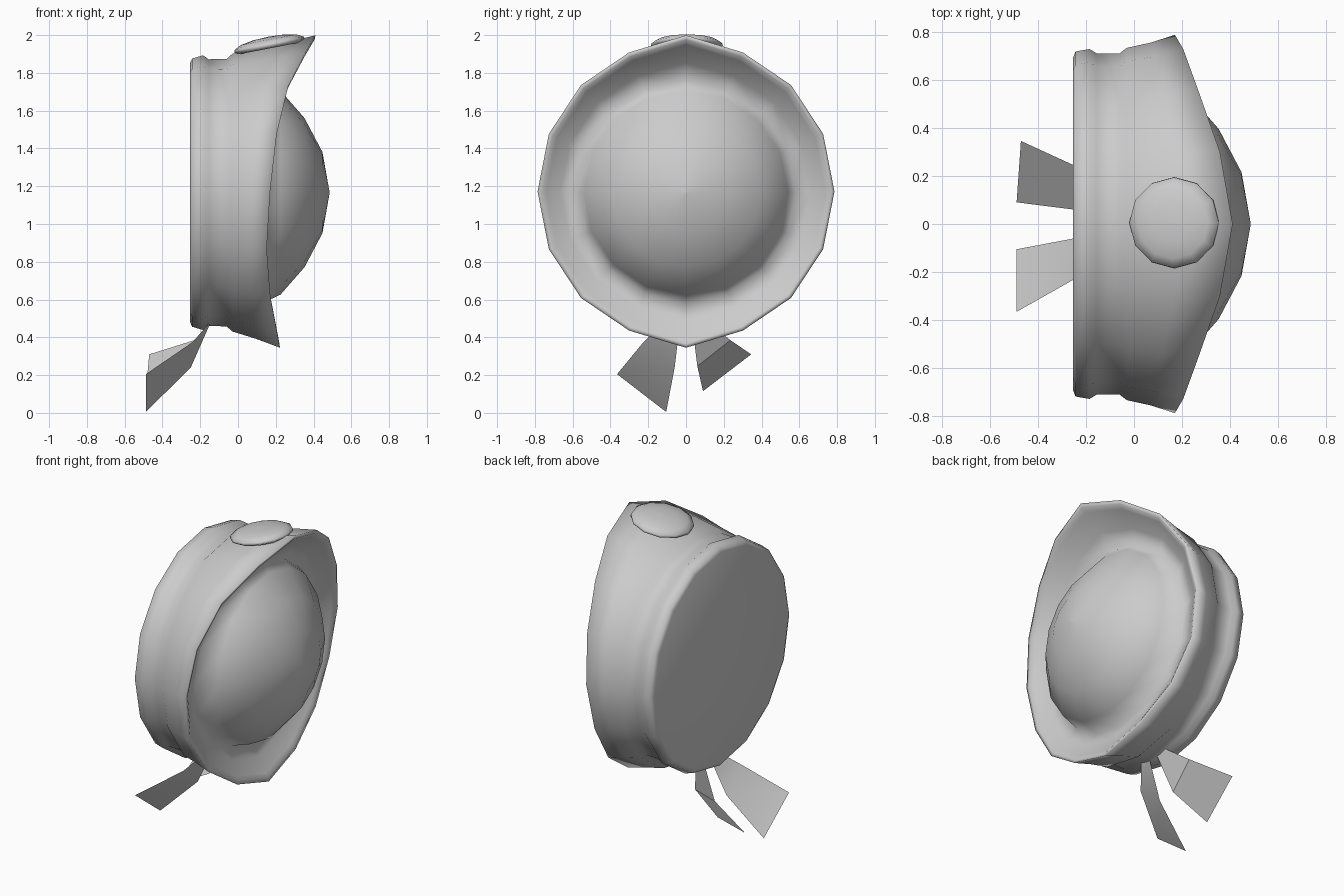
import bpy, bmesh, math
from mathutils import Matrix

cube = bpy.data.objects.get("Cube")
if cube:
    bpy.data.objects.remove(cube, do_unlink=True)

grey = bpy.data.materials.new("plain grey")
grey.use_nodes = True
COLOUR = (0.6, 0.6, 0.6, 1)
grey.diffuse_color = COLOUR
grey.node_tree.nodes["Principled BSDF"].inputs["Base Color"].default_value = COLOUR

CENTRE = 1.166
SIDES = 16


def add_object(name, bm, smooth_angle):
    bmesh.ops.recalc_face_normals(bm, faces=bm.faces)
    mesh = bpy.data.meshes.new(name)
    bm.to_mesh(mesh)
    bm.free()
    mesh.materials.append(grey)
    obj = bpy.data.objects.new(name, mesh)
    bpy.context.collection.objects.link(obj)
    bpy.ops.object.select_all(action='DESELECT')
    obj.select_set(True)
    bpy.context.view_layer.objects.active = obj
    bpy.ops.object.shade_smooth_by_angle(angle=math.radians(smooth_angle))


def loft(rings):
    """Skin a list of equal-length point rings and cap both ends."""
    bm = bmesh.new()
    loops = [[bm.verts.new(p) for p in ring] for ring in rings]
    n = len(loops[0])
    for a, b in zip(loops, loops[1:]):
        for i in range(n):
            j = (i + 1) % n
            bm.faces.new((a[i], a[j], b[j], b[i]))
    bm.faces.new(loops[0])
    bm.faces.new(loops[-1])
    return bm


# Housing: drum with a grooved back, a flared rim peaked at top and bottom,
# and a hollow that runs smoothly into the lens dome
RIM_X = [0.41, 0.357, 0.267, 0.205, 0.17, 0.152, 0.172, 0.205, 0.222]
# each entry: x at the drum, blend toward the rim edge, side radius, upright radius
PROFILE = [
    (-0.254, 0, 0.69, 0.685), (-0.243, 0, 0.717, 0.71), (-0.185, 0, 0.727, 0.727),
    (-0.155, 0, 0.709, 0.706), (-0.06, 0, 0.709, 0.708), (-0.03, 0, 0.732, 0.735),
    (-0.03, 0.5, 0.754, 0.762), (-0.03, 1, 0.786, 0.797), (-0.03, 0.99, 0.765, 0.775),
    (-0.02, 0.92, 0.74, 0.75), (0.02, 0.6, 0.665, 0.665), (0.03, 0.45, 0.58, 0.58),
    (0.225, 0, 0.54, 0.54), (0.352, 0, 0.395, 0.395),
    (0.447, 0, 0.215, 0.215), (0.485, 0, 0.002, 0.002),
]


def housing_ring(x, blend, ry, rz):
    ring = []
    for i in range(SIDES):
        a = math.tau * i / SIDES
        rim = RIM_X[min(i, SIDES - i)]
        peak = 0.03 * blend if i in (0, SIDES // 2) else 0
        ring.append((x + blend * (rim - x), ry * math.sin(a),
                     CENTRE + 0.006 * blend + (rz + peak) * math.cos(a)))
    return ring


add_object("housing_and_lens", loft([housing_ring(*p) for p in PROFILE]), 179)

# Domed button lying on top of the housing
button = [[(r * math.cos(math.tau * i / 12), r * math.sin(math.tau * i / 12), h)
           for i in range(12)]
          for r, h in ((0.17, -0.02), (0.19, -0.008), (0.188, 0.006),
                       (0.15, 0.026), (0.08, 0.038), (0.002, 0.042))]
bm = loft(button)
bm.transform(Matrix.Translation((0.166, 0.005, 1.95)) @ Matrix.Rotation(math.radians(-11), 4, 'Y'))
add_object("top_button", bm, 179)

# Two folded ribbon tails, widening from the knot under the drum
TAILS = {
    "right_ribbon": [((-0.14, -0.03, 0.49), (-0.14, -0.1, 0.49)),
                     ((-0.25, -0.06, 0.24), (-0.24, -0.225, 0.375)),
                     ((-0.488, -0.105, 0.005), (-0.488, -0.365, 0.205))],
    "left_ribbon": [((-0.14, 0.03, 0.49), (-0.14, 0.1, 0.49)),
                    ((-0.25, 0.06, 0.247), (-0.23, 0.235, 0.385)),
                    ((-0.488, 0.09, 0.115), (-0.47, 0.345, 0.31))],
}
for name, rows in TAILS.items():
    bm = bmesh.new()
    pairs = [[bm.verts.new(p) for p in row] for row in rows]
    for (a, b), (c, d) in zip(pairs, pairs[1:]):
        bm.faces.new((a, b, d, c))
    add_object(name, bm, 30)
